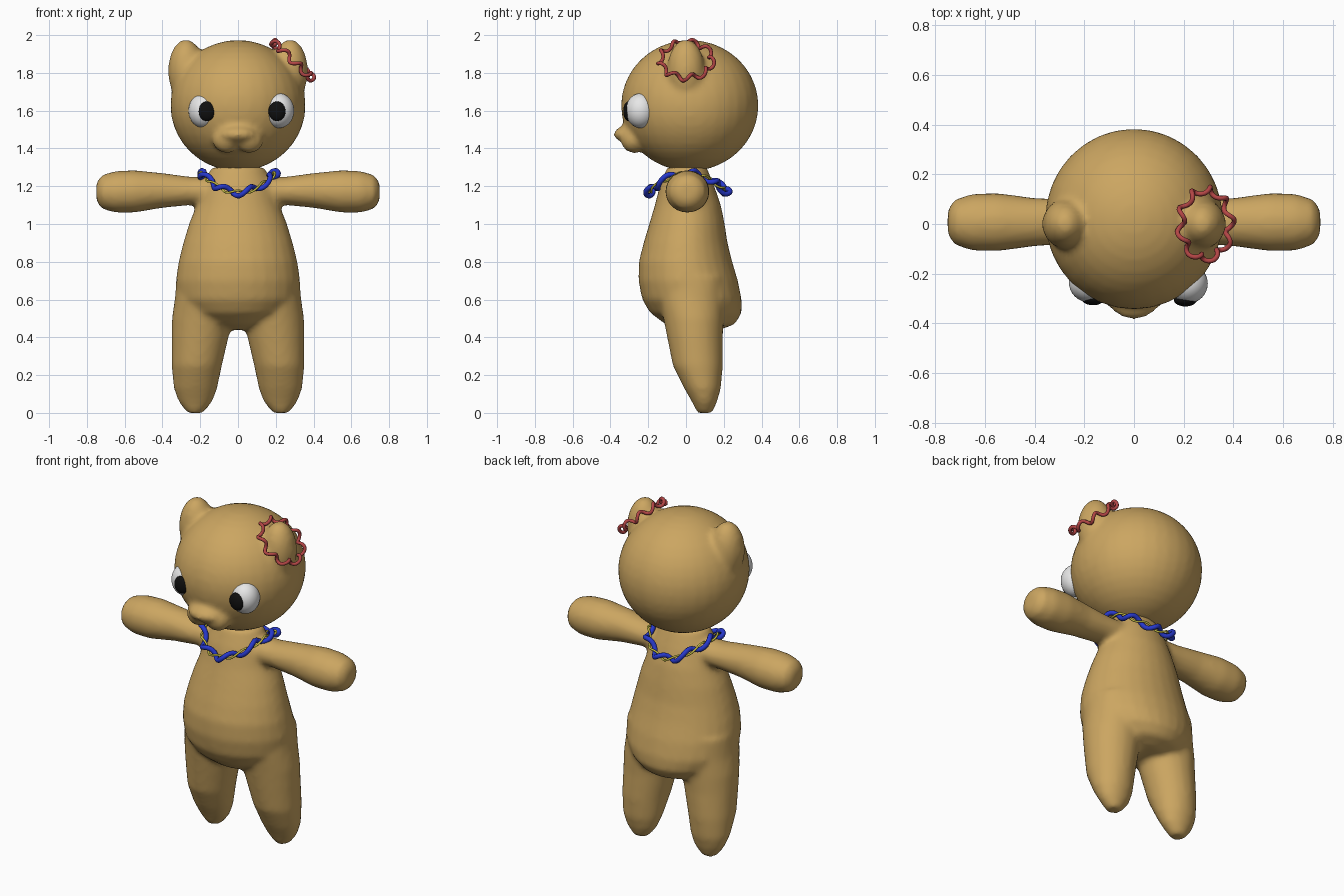
import bpy, bmesh
from math import sin, cos, pi, tau
from mathutils import Vector, Matrix

cube = bpy.data.objects.get("Cube")
if cube:
    bpy.data.objects.remove(cube)


def material(name, colour):
    m = bpy.data.materials.new(name)
    m.use_nodes = True
    m.diffuse_color = (*colour, 1)
    m.node_tree.nodes["Principled BSDF"].inputs["Base Color"].default_value = (*colour, 1)
    return m


tan = material("tan clay", (0.60, 0.38, 0.12))
white = material("eye white", (0.8, 0.8, 0.8))
black = material("pupil black", (0.005, 0.005, 0.005))
red = material("red wire", (0.45, 0.06, 0.06))
blue = material("blue cord", (0.02, 0.04, 0.6))
yellow = material("yellow thread", (0.55, 0.5, 0.06))


def finish(name, bm, mat):
    bmesh.ops.recalc_face_normals(bm, faces=bm.faces)
    for f in bm.faces:
        f.smooth = True
    me = bpy.data.meshes.new(name)
    bm.to_mesh(me)
    bm.free()
    me.materials.append(mat)
    ob = bpy.data.objects.new(name, me)
    bpy.context.collection.objects.link(ob)
    return ob


def ball(bm, centre, radii):
    mat = Matrix.Translation(centre) @ Matrix.Diagonal((*radii, 1))
    bmesh.ops.create_uvsphere(bm, u_segments=32, v_segments=20, radius=1, matrix=mat)


def loft(bm, sections, u, v, n=28):
    """Skin closed ellipses given as (centre, radius along u, radius along v)."""
    rings = [[bm.verts.new(Vector(c) + Vector(u) * ru * cos(tau * i / n)
                           + Vector(v) * rv * sin(tau * i / n)) for i in range(n)]
             for c, ru, rv in sections]
    for a, b in zip(rings, rings[1:]):
        for i in range(n):
            j = (i + 1) % n
            bm.faces.new((a[i], a[j], b[j], b[i]))
    bm.faces.new(rings[0])
    bm.faces.new(rings[-1])


def fuse(ob, smoothing):
    """Blend overlapping volumes into one soft skin."""
    r = ob.modifiers.new("fuse", "REMESH")
    r.mode = "VOXEL"
    r.voxel_size = 0.016
    r.use_smooth_shade = True
    s = ob.modifiers.new("soften", "SMOOTH")
    s.factor = 0.5
    s.iterations = smoothing


# Head with ears and muzzle
bm = bmesh.new()
ball(bm, (0, 0.02, 1.627), (0.358, 0.364, 0.347))
for s in (-1, 1):
    ball(bm, (s * 0.275, 0, 1.81), (0.095, 0.1, 0.168))
    ball(bm, (s * 0.06, -0.275, 1.445), (0.075, 0.07, 0.07))
ball(bm, (0, -0.30, 1.475), (0.105, 0.085, 0.045))
fuse(finish("head", bm, tan), 7)

# Torso, legs and arms: torso rows are (z, half width, front y, back y)
bm = bmesh.new()
torso = [(1.30, .14, -.10, .11), (1.2, .19, -.14, .15), (1.1, .22, -.165, .185),
         (1.0, .26, -.195, .205), (.9, .29, -.225, .22), (.8, .315, -.25, .245),
         (.7, .33, -.252, .275), (.6, .325, -.232, .295), (.53, .28, -.19, .295),
         (.47, .20, -.11, .26), (.44, .1, -.03, .18)]
loft(bm, [((0, (f + b) / 2, z), w, (b - f) / 2) for z, w, f, b in torso],
     (1, 0, 0), (0, 1, 0))
# leg rows: z, inner x, outer x, front y, back y
leg = [(.72, .06, .325, -.14, .2), (.6, .05, .335, -.14, .2), (.5, .03, .35, -.12, .2),
       (.4, .05, .352, -.10, .195), (.25, .085, .352, -.07, .195),
       (.13, .11, .34, -.01, .185), (.06, .135, .315, .03, .165), (0, .185, .27, .06, .14)]
# arm rows: x, low z, high z, front y, back y
arm = [(.08, 1.1, 1.25, -.08, .1), (.25, 1.1, 1.25, -.08, .1), (.4, 1.085, 1.27, -.09, .105),
       (.55, 1.06, 1.285, -.11, .125), (.65, 1.06, 1.28, -.108, .122),
       (.72, 1.08, 1.26, -.085, .1), (.75, 1.12, 1.22, -.045, .06)]
for s in (-1, 1):
    loft(bm, [((s * (i + o) / 2, (f + b) / 2, z), (o - i) / 2, (b - f) / 2)
              for z, i, o, f, b in leg], (1, 0, 0), (0, 1, 0))
    loft(bm, [((s * x, (f + b) / 2, (lo + hi) / 2), (b - f) / 2, (hi - lo) / 2)
              for x, lo, hi, f, b in arm], (0, 1, 0), (0, 0, 1))
fuse(finish("body", bm, tan), 6)

# Eyes and pupils
for side, x, y, px in (("left", .217, -.24, .207), ("right", -.182, -.235, -.165)):
    bm = bmesh.new()
    ball(bm, (x, y, 1.6), (.08, .08, .092))
    finish(side + "_eye", bm, white)
    bm = bmesh.new()
    ball(bm, (px, y - .066, 1.597), (.046, .026, .052))
    finish(side + "_pupil", bm, black)


def cord(name, path, thickness, mat, n=180):
    """Closed round tube following a parametric path."""
    cu = bpy.data.curves.new(name, "CURVE")
    cu.dimensions = "3D"
    cu.bevel_depth = thickness
    cu.bevel_resolution = 2
    sp = cu.splines.new("POLY")
    sp.points.add(n - 1)
    for i, p in enumerate(sp.points):
        p.co = (*path(tau * i / n), 1)
    sp.use_cyclic_u = True
    cu.materials.append(mat)
    ob = bpy.data.objects.new(name, cu)
    bpy.context.collection.objects.link(ob)
    bpy.ops.object.select_all(action="DESELECT")
    ob.select_set(True)
    bpy.context.view_layer.objects.active = ob
    bpy.ops.object.convert(target="MESH")
    bpy.ops.object.shade_smooth()


# Wavy wire ring around the left ear, tilted outward
tilt = Matrix.Translation((.288, 0, 1.868)) @ Matrix.Rotation(0.75, 4, "Y")


def ear_path(t):
    r = .137 + .014 * cos(9 * t)
    return tilt @ Vector((r * cos(t), r * sin(t), .018 * sin(9 * t)))


cord("ear_ring", ear_path, .010, red)


# Necklace: two strands twisted along a ring that dips at front and back
def neck_path(phase, twist):
    def path(t):
        r = .195 + twist * cos(9 * t + phase)
        return (r * cos(t), .01 + 1.06 * r * sin(t),
                1.217 + .05 * cos(2 * t) + twist * sin(9 * t + phase))
    return path


cord("necklace_cord", neck_path(0, .018), .014, blue)
cord("necklace_thread", neck_path(pi, .010), .006, yellow)
